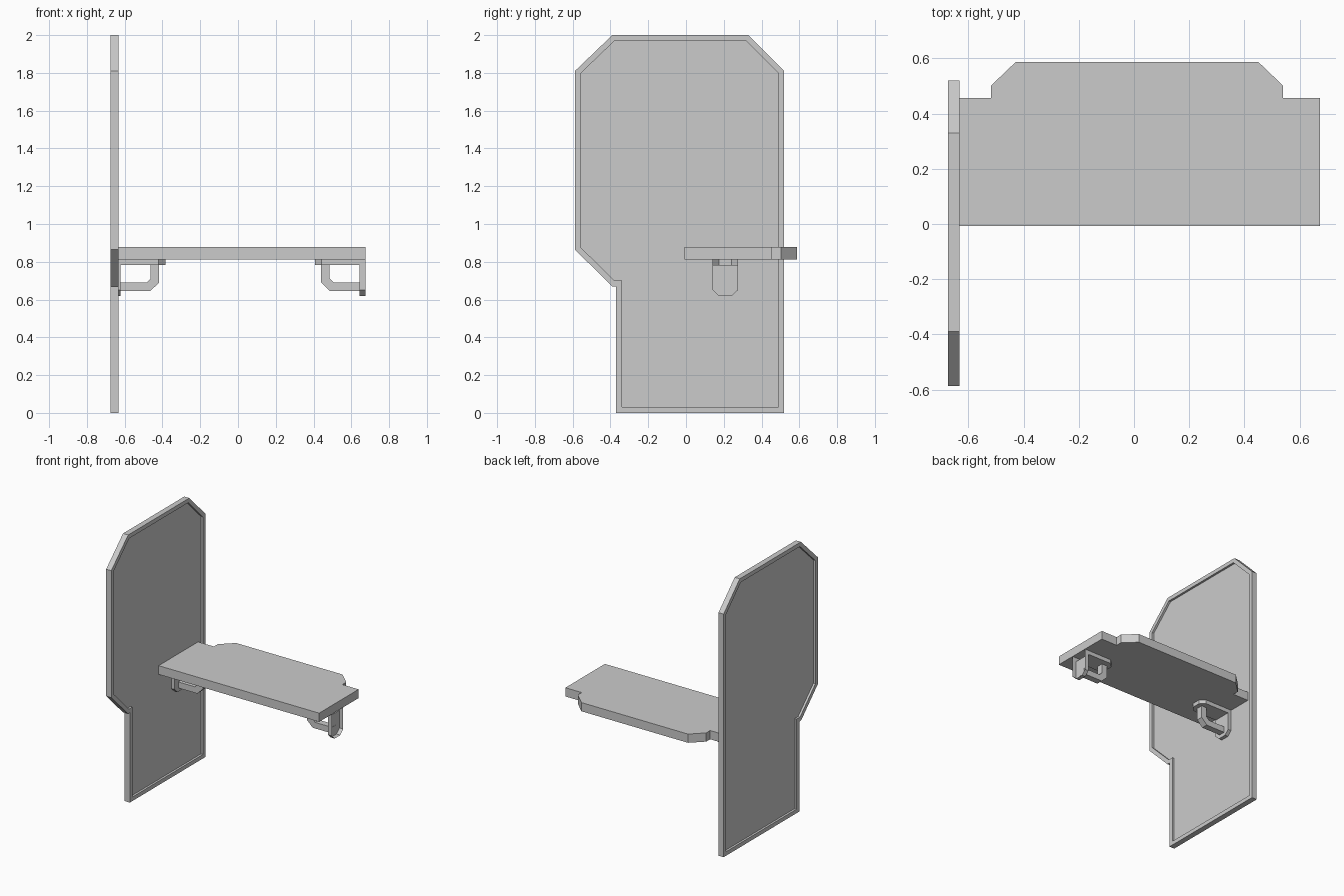
import bpy, bmesh
from mathutils import Vector

if "Cube" in bpy.data.objects:
    bpy.data.objects.remove(bpy.data.objects["Cube"])

MID = 0.011  # centre of the table and its two brackets along x


def finish(name, bm):
    bmesh.ops.recalc_face_normals(bm, faces=bm.faces)
    me = bpy.data.meshes.new(name)
    bm.to_mesh(me)
    bm.free()
    ob = bpy.data.objects.new(name, me)
    bpy.context.collection.objects.link(ob)
    return ob


def prism(outline, place, lo, hi):
    """Extrude a 2D outline between lo and hi; place maps (u, v, w) to xyz."""
    bm = bmesh.new()
    a = [bm.verts.new(place(u, v, lo)) for u, v in outline]
    b = [bm.verts.new(place(u, v, hi)) for u, v in outline]
    caps = [bm.faces.new(a[::-1]), bm.faces.new(b)]
    n = len(a)
    for i in range(n):
        j = (i + 1) % n
        bm.faces.new((a[i], a[j], b[j], b[i]))
    bmesh.ops.recalc_face_normals(bm, faces=bm.faces)
    return bm, caps


# Wall panel with a raised rim on both sides
panel = [(-0.37, 0), (0.52, 0), (0.52, 1.81), (0.33, 2), (-0.39, 2),
         (-0.588, 1.81), (-0.588, 0.865), (-0.392, 0.67), (-0.37, 0.67)]
bm, caps = prism(panel, lambda y, z, x: (x, y, z), -0.674, -0.632)
bmesh.ops.inset_individual(bm, faces=caps, thickness=0.03, use_even_offset=True)
bmesh.ops.inset_individual(bm, faces=caps, thickness=0, depth=-0.016)
finish("wall_panel", bm)

# Table top with a chamfered tab at the back
half = [(0.663, -0.008), (0.663, 0.456), (0.529, 0.456), (0.529, 0.502), (0.439, 0.588)]
top = [(MID + x, y) for x, y in half] + [(MID - x, y) for x, y in reversed(half)]
bm, _ = prism(top, lambda x, y, z: (x, y, z), 0.812, 0.877)
finish("table_top", bm)

# Brackets: a chamfered L strip, open against the table and wall, plus a bent brace
YC = 0.208
strip = [  # outer x, z, inner x, z, half width
    (0.407, 0.812, 0.407, 0.782, 0.033), (0.442, 0.812, 0.442, 0.782, 0.067),
    (0.674, 0.812, 0.643, 0.782, 0.067), (0.674, 0.65, 0.643, 0.65, 0.067),
    (0.674, 0.618, 0.643, 0.618, 0.033)]
brace = [(0.44, 0.784), (0.44, 0.69), (0.486, 0.645), (0.645, 0.645),
         (0.645, 0.69), (0.506, 0.69), (0.484, 0.712), (0.484, 0.784)]
for side, s in (("right", 1), ("left", -1)):
    def flip(x, s=s):
        return x if s > 0 else 2 * MID - x

    bm = bmesh.new()
    rings = []
    for ox, oz, ix, iz, w in strip:
        pts = [(ox, -w, oz), (ix, -w, iz), (ix, w, iz), (ox, w, oz)]
        rings.append([bm.verts.new(Vector((flip(x), YC + y, z))) for x, y, z in pts])
    for r, q in zip(rings, rings[1:]):
        for k in range(3):
            bm.faces.new((r[k], r[k + 1], q[k + 1], q[k]))
    bm.faces.new(rings[0])
    bm.faces.new(rings[-1])
    finish(side + "_bracket_strip", bm)

    bm, _ = prism(brace, lambda x, z, y: (flip(x), y, z), YC - 0.024, YC + 0.024)
    finish(side + "_bracket_brace", bm)
